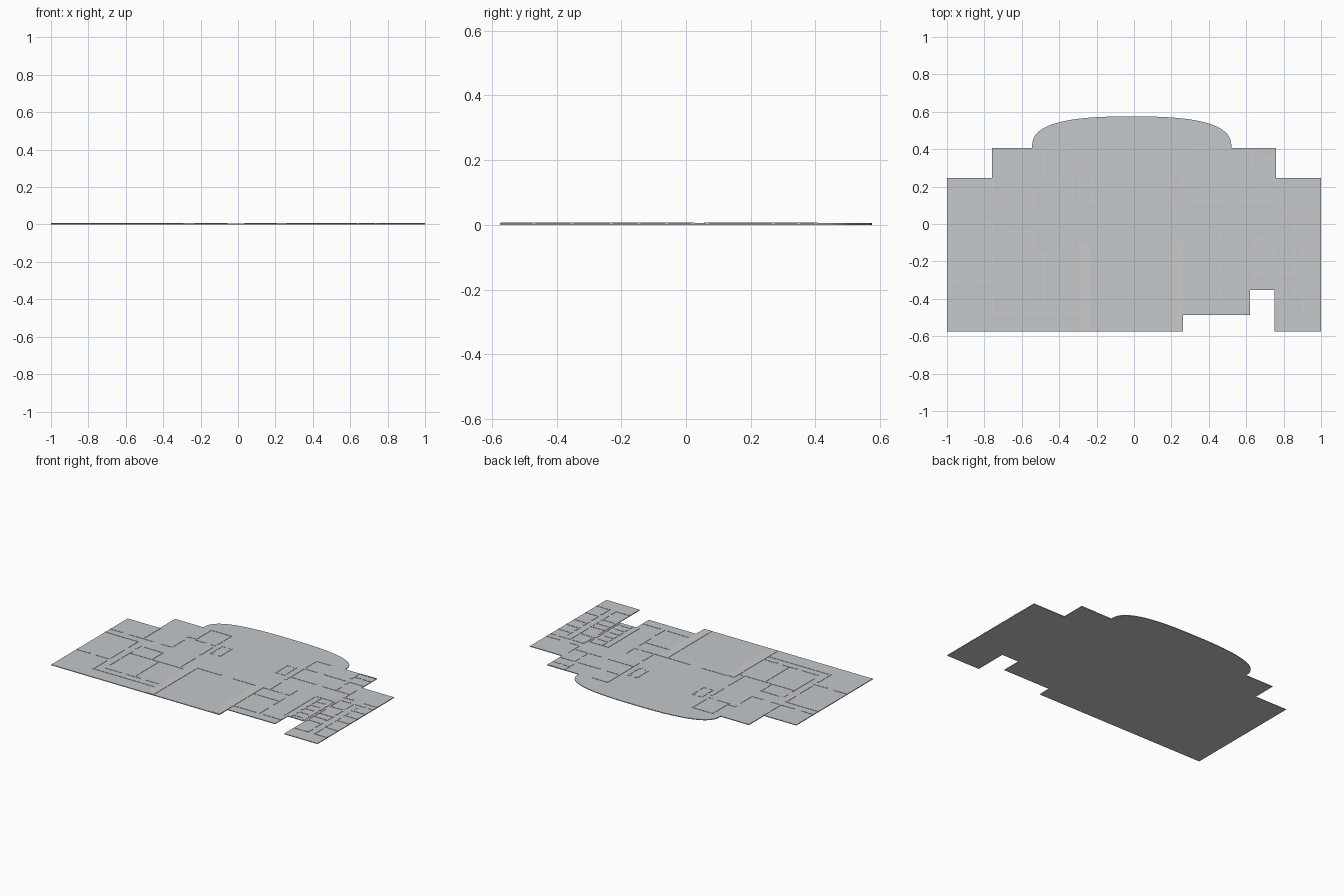
import bpy, bmesh, math

if "Cube" in bpy.data.objects:
    bpy.data.objects.remove(bpy.data.objects["Cube"])

FLOOR_Z, WALL_Z, T = 0.005, 0.007, 0.009


def material(name, color):
    m = bpy.data.materials.new(name)
    m.diffuse_color = color
    m.use_nodes = True
    m.node_tree.nodes["Principled BSDF"].inputs["Base Color"].default_value = m.diffuse_color
    return m


floor_mat = material("floor_grey", (0.55, 0.58, 0.60, 1))
wall_mat = material("wall_light_grey", (0.82, 0.82, 0.82, 1))


def finish(name, bm, mat):
    bmesh.ops.recalc_face_normals(bm, faces=bm.faces)
    me = bpy.data.meshes.new(name)
    bm.to_mesh(me)
    bm.free()
    me.materials.append(mat)
    ob = bpy.data.objects.new(name, me)
    bpy.context.collection.objects.link(ob)


def box(bm, x0, x1, y0, y1, z0=FLOOR_Z - 0.001, z1=WALL_Z):
    vs = bmesh.ops.create_cube(bm, size=1)["verts"]
    for v in vs:
        v.co.x = (x0 + x1) / 2 + v.co.x * (x1 - x0)
        v.co.y = (y0 + y1) / 2 + v.co.y * (y1 - y0)
        v.co.z = (z0 + z1) / 2 + v.co.z * (z1 - z0)


def along_x(bm, y, *s):
    """Wall pieces at fixed y; s = start, end, start, end..."""
    for a, b in zip(s[::2], s[1::2]):
        box(bm, a, b, y - T / 2, y + T / 2)


def along_y(bm, x, *s):
    """Wall pieces at fixed x; s = low, high, low, high..."""
    for a, b in zip(s[::2], s[1::2]):
        box(bm, x - T / 2, x + T / 2, a, b)


# Floor slab: stepped outline with a flattened bow at the back
outline = [(-1, -.575), (.262, -.575), (.262, -.487), (.62, -.487), (.62, -.352),
           (.75, -.352), (.75, -.575), (1, -.575), (1, .245), (.758, .245), (.758, .407)]
N, P = 40, 2 / 2.7
for i in range(N + 1):
    a = math.pi * i / N
    c, s = math.cos(a), max(0.0, math.sin(a))
    if i == N:
        s = 0.0
    outline.append((-.012 + .533 * math.copysign(abs(c) ** P, c), .407 + .168 * s ** P))
outline += [(-.758, .407), (-.758, .245), (-1, .245)]
bm = bmesh.new()
face = bm.faces.new([bm.verts.new((x, y, 0)) for x, y in outline])
top = bmesh.ops.extrude_face_region(bm, geom=[face])["geom"]
for v in top:
    if isinstance(v, bmesh.types.BMVert):
        v.co.z = FLOOR_Z
finish("floor_slab", bm, floor_mat)

# Broad piers either side of the entrance
bm = bmesh.new()
box(bm, -.292, -.232, -.572, -.1)
box(bm, .205, .263, -.572, -.1)
finish("entrance_piers", bm, wall_mat)

# Left wing partitions
bm = bmesh.new()
along_x(bm, .06, -1, -.91, -.86, -.68, -.62, -.535)
along_x(bm, .007, -1, -.75)
along_x(bm, -.302, -1, -.9, -.85, -.75)
along_y(bm, -.755, .06, .245, -.095, .007, -.28, -.145, -.475, -.335)
along_x(bm, -.473, -.755, -.292)
along_x(bm, -.423, -.70, -.58, -.54, -.435, -.39, -.292)
along_y(bm, -.703, -.09, -.04, -.37, -.135)
along_x(bm, -.037, -.675, -.535)
along_y(bm, -.537, -.16, -.037, .06, .185, .22, .245)
along_x(bm, -.158, -.703, -.292)
along_y(bm, -.482, -.423, -.158, .228, .405)
along_x(bm, .243, -.537, -.482)
along_x(bm, .228, -.482, -.40, -.36, -.33)
along_y(bm, -.33, .25, .405, .065, .195, -.158, .015)
along_x(bm, .402, -.482, -.33)
finish("left_wing_walls", bm, wall_mat)

# Central hall: entrance screen and two small enclosures
bm = bmesh.new()
along_x(bm, -.1, -.232, -.055, .035, .40, .425, .455)
for x0, x1 in ((-.29, -.22), (.197, .263)):
    along_x(bm, .245, x0, x0 + .022, x1 - .022, x1)
    along_x(bm, .123, x0, x0 + .022, x1 - .022, x1)
    for x in (x0, x1):
        along_y(bm, x, .12, .175, .19, .248)
finish("central_hall_walls", bm, wall_mat)

# Right inner wing partitions
bm = bmesh.new()
along_y(bm, .308, .065, .405, -.1, .02)
along_x(bm, .27, .308, .405, .455, .62, .66, .755)
along_x(bm, .123, .308, .50, .55, .755)
along_y(bm, .63, .31, .402)
along_x(bm, .348, .63, .68, .70, .755)
along_y(bm, .648, .225, .27, .123, .185)
along_y(bm, .455, -.1, -.01, -.27, -.15, -.42, -.325)
along_x(bm, -.205, .263, .455)
along_x(bm, -.42, .263, .43, .485, .618)
along_x(bm, .402, .308, .42, .64, .755)
finish("right_inner_walls", bm, wall_mat)

# Row of small cubicles
bm = bmesh.new()
along_y(bm, .597, -.35, -.015)
along_x(bm, -.018, .597, .735)
along_y(bm, .642, *[v for i in range(6) for v in (-.345 + i * .056, -.31 + i * .056)])
along_y(bm, .737, *[v for i in range(6) for v in (-.345 + i * .056, -.305 + i * .056)])
for i in range(5):
    along_x(bm, -.08 - i * .06, .642, .71)
finish("cubicle_walls", bm, wall_mat)

# Far right rooms either side of a corridor
bm = bmesh.new()
along_x(bm, .066, .75, .82, .90, 1)
along_x(bm, .022, .75, .83, .855, .94, .965, 1)
along_y(bm, .753, -.35, -.13, -.09, .022, .066, .19)
along_y(bm, .855, -.06, .022, -.17, -.09, -.28, -.20, -.39, -.31, -.47, -.42)
along_y(bm, .903, -.07, -.015, -.16, -.10, -.25, -.19, -.34, -.28, -.47, -.38)
for y in (-.085, -.205, -.262, -.325, -.47):
    along_x(bm, y, .755, .855)
for y in (-.06, -.145, -.23, -.352, -.47):
    along_x(bm, y, .903, 1)
finish("far_right_walls", bm, wall_mat)
